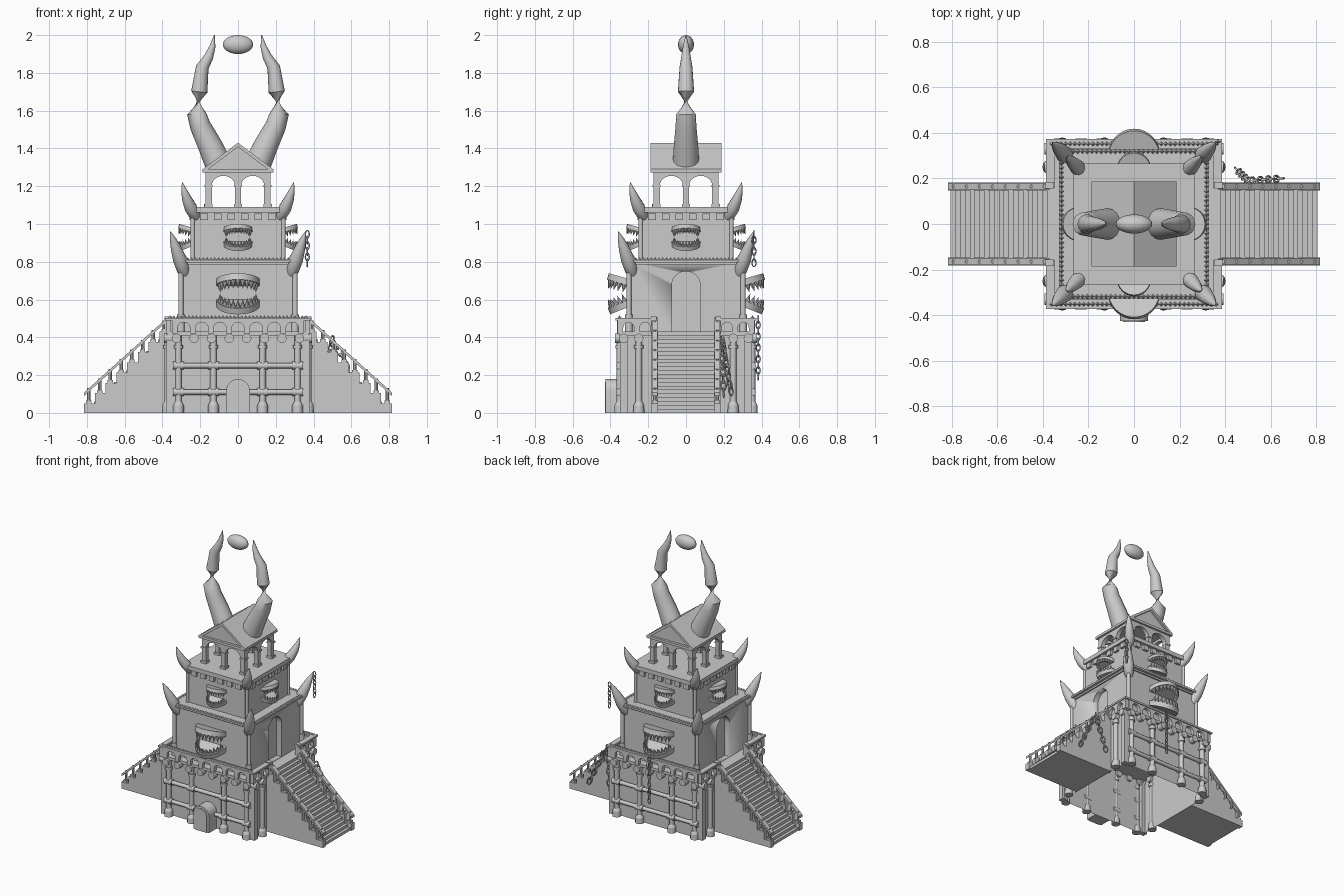
import bpy, bmesh
from math import pi, sin, cos, radians, ceil
from mathutils import Matrix, Vector

if "Cube" in bpy.data.objects:
    bpy.data.objects.remove(bpy.data.objects["Cube"])

T = lambda x, y, z: Matrix.Translation((x, y, z))
RZ = lambda a: Matrix.Rotation(a, 4, 'Z')
RX = lambda a: Matrix.Rotation(a, 4, 'X')
UP = RX(pi / 2)              # stands an xy profile up in xz, extruding to -y
SIDES = [RZ(k * pi / 2) for k in range(4)]
I4 = Matrix.Identity(4)


def finish(name, bm, angle=35):
    bmesh.ops.recalc_face_normals(bm, faces=bm.faces)
    me = bpy.data.meshes.new(name)
    bm.to_mesh(me)
    bm.free()
    me.shade_smooth()
    me.set_sharp_from_angle(angle=radians(angle))
    ob = bpy.data.objects.new(name, me)
    bpy.context.collection.objects.link(ob)
    return ob


def box(bm, lo, hi, m=I4):
    lo, hi = Vector(lo), Vector(hi)
    s = Matrix.Diagonal((*(hi - lo), 1))
    return bmesh.ops.create_cube(bm, size=1, matrix=m @ T(*((lo + hi) / 2)) @ s)['verts']


def cyl(bm, a, b, r, r2=None, n=12, m=I4):
    a, b = Vector(a), Vector(b)
    q = (b - a).to_track_quat('Z', 'Y').to_matrix().to_4x4()
    bmesh.ops.create_cone(bm, cap_ends=True, segments=n, radius1=r, radius2=r if r2 is None else r2,
                          depth=(b - a).length, matrix=m @ T(*((a + b) / 2)) @ q)


def prism(bm, pts, d, m=I4):
    lo = [bm.verts.new(m @ Vector((x, y, 0))) for x, y in pts]
    hi = [bm.verts.new(m @ Vector((x, y, d))) for x, y in pts]
    bm.faces.new(lo)
    bm.faces.new(hi[::-1])
    for i in range(len(pts)):
        j = (i + 1) % len(pts)
        bm.faces.new((lo[i], lo[j], hi[j], hi[i]))


def loft(bm, pts, radii, n=14, closed=False, m=I4):
    pts, rings, c = [Vector(p) for p in pts], [], len(pts)
    for i, p in enumerate(pts):
        t = pts[(i + 1) % c] - pts[i - 1] if closed else pts[min(i + 1, c - 1)] - pts[max(i - 1, 0)]
        q = t.to_track_quat('Z', 'Y')
        rings.append([bm.verts.new(m @ (p + q @ Vector((radii[i] * cos(k * 2 * pi / n),
                      radii[i] * sin(k * 2 * pi / n), 0)))) for k in range(n)])
    for i in range(c if closed else c - 1):
        a, b = rings[i], rings[(i + 1) % c]
        for k in range(n):
            bm.faces.new((a[k], a[(k + 1) % n], b[(k + 1) % n], b[k]))
    if not closed:
        bm.faces.new(rings[0])
        bm.faces.new(rings[-1][::-1])


def arcade(n, w, post, z0, spring, rise, top):
    pitch, pts = (w - post) / n, [(-w / 2, z0)]
    r = (pitch - post) / 2
    for i in range(n):
        c = -w / 2 + post / 2 + pitch * (i + .5)
        pts += [(c - r, z0)] + [(c - r * cos(k * pi / 10), spring + rise * sin(k * pi / 10))
                                for k in range(11)] + [(c + r, z0)]
    return pts + [(w / 2, z0), (w / 2, top), (-w / 2, top)]


def arch(w, z0, top):
    r = w / 2
    return [(-r, z0), (r, z0)] + [(r * cos(k * pi / 14), top - r + r * sin(k * pi / 14)) for k in range(15)]


def spikes(bm, half_x, half_y, z, h, step, sides):
    for k in sides:
        w, d = (half_x, half_y) if k % 2 == 0 else (half_y, half_x)
        n = ceil(2 * w / step)
        for i in range(n):
            cyl(bm, (-w + (i + .5) * 2 * w / n, -d, z), (-w + (i + .5) * 2 * w / n, -d, z + h),
                step * .5, 0, 4, SIDES[k])


# base: hollow, open underneath
bm = bmesh.new()
v = box(bm, (-.36, -.335, 0), (.36, .335, .41))
bmesh.ops.delete(bm, geom=[f for f in bm.faces if all(p.co.z < .01 for p in f.verts)], context='FACES')
finish('base_walls', bm)
bm = bmesh.new()
box(bm, (-.375, -.355, .41), (.375, .355, .43))
for x in (-1, 1):
    for y in (-1, 1):
        box(bm, (min(x * .33, x * .378), min(y * .31, y * .35), 0), (max(x * .33, x * .378), max(y * .31, y * .35), .41))
finish('platform_and_corner_piers', bm)

# timber frame, columns and beam ends
bm = bmesh.new()


def column(p, m):
    x, y = p
    for z0, z1, r0, r1 in ((0, .04, .03, .028), (.04, .06, .028, .018), (.06, .41, .017, .017), (.34, .36, .024, .024)):
        cyl(bm, (x, y, z0), (x, y, z1), r0, r1, 12, m)


for m in (SIDES[0], SIDES[2]):
    for x in (-.315, -.13, .13, .315):
        column((x, -.35), m)
        for z in (.11, .25):
            cyl(bm, (x - .03, -.35, z), (x + .03, -.35, z), .021, m=m)
    for z in (.11, .25):
        cyl(bm, (-.345, -.35, z), (.345, -.35, z), .014, m=m)
    for i in range(8):
        x = -.326 + i * .0931
        cyl(bm, (x, -.32, .395), (x, -.375, .395), .025, m=m)
for m in (SIDES[1], SIDES[3]):
    for y in (-.25, .25):
        column((y, -.372), m)
    for y in (-.33, -.25, .25, .33):
        cyl(bm, (y, -.34, .395), (y, -.392, .395), .025, m=m)
finish('base_columns_and_beams', bm)

# arcaded parapet, open where the stairs arrive
bm = bmesh.new()
for m in (SIDES[0], SIDES[2]):
    prism(bm, arcade(7, .70, .03, .42, .45, .03, .495), .025, m @ T(0, -.34, 0) @ UP)
    box(bm, (-.38, -.372, .49), (.38, -.332, .503), m)
for m in (SIDES[1], SIDES[3]):
    for s in (-1, 1):
        prism(bm, arcade(2, .205, .03, .42, .45, .03, .495), .025, m @ T(s * .26, -.355, 0) @ UP)
        box(bm, (s * .265 - .107, -.387, .49), (s * .265 + .107, -.347, .503), m)
        box(bm, (s * .17 - .014, -.39, .42), (s * .17 + .014, -.35, .51), m)
spikes(bm, .37, .352, .503, .014, .02, (0, 2))
finish('parapet', bm)

# front door
bm = bmesh.new()
prism(bm, arch(.125, 0, .18), .09, T(0, -.335, 0) @ UP)
prism(bm, arch(.095, 0, .163), .095, T(0, -.335, 0) @ UP)
finish('front_door', bm)

# stairs on both sides
steps = lambda n, a, b, hi, lo: [(b, 0), (a, 0)] + [
    (a + (i + e) * (b - a) / n, hi - i * (hi - lo) / (n - 1)) for i in range(n) for e in (0, 1)]
bm = bmesh.new()
for m in (SIDES[0], SIDES[2]):
    prism(bm, steps(21, .36, .805, .43, .02), .30, m @ T(0, .15, 0) @ UP)
    for y in (-.165, .165):
        prism(bm, steps(8, .36, .815, .43, .05), .035, m @ T(0, y + .0175, 0) @ UP)
        prism(bm, [(.37, .49), (.37, .508), (.815, .108), (.815, .09)], .03, m @ T(0, y + .015, 0) @ UP)
        for i in range(8):
            x = .36 + (i + .55) * .455 / 8
            z = .43 - i * .38 / 7
            cyl(bm, (x, y, z), (x, y, .508 - (x - .37) * .9), .009, n=8, m=m)
            box(bm, (x - .014, y - .014, z), (x + .014, y + .014, z + .015), m)
finish('stairs', bm)

# middle storey with recessed side doorways
bm = bmesh.new()
box(bm, (-.3, -.3, .42), (.3, .3, .8))
mid = finish('middle_storey', bm)
bm = bmesh.new()
for m in (SIDES[1], SIDES[3]):
    prism(bm, arch(.15, .432, .75), .1, m @ T(0, -.26, 0) @ UP)
cut = finish('doorway_cutter', bm)
cut.hide_render = True
mod = mid.modifiers.new('doorways', 'BOOLEAN')
mod.object, mod.solver = cut, 'EXACT'
bpy.context.view_layer.objects.active = mid
bpy.ops.object.modifier_apply(modifier='doorways')
bpy.data.objects.remove(cut)

# cornices, corner shafts, upper storey
bm = bmesh.new()
box(bm, (-.31, -.31, .785), (.31, .31, .797))
box(bm, (-.328, -.328, .797), (.328, .328, .81))
spikes(bm, .318, .318, .81, .014, .021, range(4))
for m in SIDES:
    cyl(bm, (.302, .302, .42), (.302, .302, .79), .013, m=m)
    cyl(bm, (.302, .302, .42), (.302, .302, .52), .02, m=m)
finish('middle_cornice', bm)
bm = bmesh.new()
box(bm, (-.24, -.24, .8), (.24, .24, 1.06))
box(bm, (-.265, -.265, 1.06), (.265, .265, 1.09))
for m in SIDES:
    cyl(bm, (.24, .24, .8), (.24, .24, 1.06), .011, m=m)
    for i in range(6):
        x = -.18 + i * .072
        box(bm, (x - .02, -.258, 1.02), (x + .02, -.235, 1.055), m)
finish('upper_storey', bm)

# open pavilion and gabled roof
bm = bmesh.new()
for m in SIDES:
    prism(bm, arcade(2, .345, .034, 1.09, 1.205, .05, 1.275), .03, m @ T(0, -.142, 0) @ UP)
    for x in (-.156, 0):
        box(bm, (x - .022, -.179, 1.09), (x + .022, -.136, 1.107), m)
        box(bm, (x - .021, -.178, 1.195), (x + .021, -.137, 1.207), m)
finish('pavilion', bm)
bm = bmesh.new()
box(bm, (-.187, -.187, 1.272), (.187, .187, 1.29))
prism(bm, [(-.175, 1.285), (.175, 1.285), (0, 1.415)], .34, T(0, .17, 0) @ UP)
prism(bm, [(-.187, 1.275), (-.165, 1.285), (0, 1.408), (.165, 1.285), (.187, 1.275), (.187, 1.29), (0, 1.43),
           (-.187, 1.29)], .375, T(0, .1875, 0) @ UP)
finish('gable_roof', bm)

# great horns and the eye between them
bm = bmesh.new()
for s in (1, -1):
    loft(bm, [(s * x, 0, z) for x, z in ((.11, 1.33), (.15, 1.42), (.2, 1.52), (.217, 1.58), (.205, 1.7), (.189, 1.83),
                                         (.155, 1.885), (.135, 1.94), (.125, 2.0))],
         (.07, .064, .055, .052, .043, .034, .025, .016, .002), 16)
finish('great_horns', bm, 50)
bm = bmesh.new()
bmesh.ops.create_uvsphere(bm, u_segments=24, v_segments=14, radius=1,
                          matrix=T(0, 0, 1.95) @ Matrix.Diagonal((.08, .042, .05, 1)))
finish('floating_eye', bm, 60)

# corner horns
bm = bmesh.new()
for sx in (1, -1):
    for sy in (1, -1):
        for k, path in ((1, ((.27, .71), (.29, .755), (.307, .81), (.328, .87), (.345, .92), (.358, .96))),
                        (.9, ((.205, 1.01), (.228, 1.045), (.25, 1.085), (.272, 1.135), (.286, 1.18), (.295, 1.22)))):
            loft(bm, [(sx * a, sy * a, z) for a, z in path], [k * r for r in (.012, .033, .038, .029, .017, .002)], 12)
finish('corner_horns', bm, 50)

# toothed mouths
bm = bmesh.new()


def mouth(m):
    half = [(.115 * cos(k * pi / 16), -.125 * sin(k * pi / 16)) for k in range(17)]
    for tilt, z, d in ((-16, .032, -1), (22, -.04, 1)):
        lip = m @ T(0, 0, z) @ RX(radians(tilt))
        prism(bm, half, -d * .034, lip)
        for k in range(1, 12):
            a = k * pi / 12
            p = Vector((.098 * cos(a), -.107 * sin(a), 0))
            cyl(bm, p, p + Vector((0, 0, d * .045)), .014, 0, 8, lip)


for k in (0, 2):
    mouth(SIDES[k] @ T(0, -.298, .64))
for m in SIDES:
    mouth(m @ T(0, -.238, .935) @ Matrix.Scale(.66, 4))
finish('mouths', bm)

# chains
bm = bmesh.new()


def chain(a, b, size):
    a, b = Vector(a), Vector(b)
    n = max(2, round((b - a).length / (size * 1.45)))
    q = (b - a).to_track_quat('Z', 'Y').to_matrix().to_4x4()
    for i in range(n):
        link = [(size * .5 * cos(k * pi / 6), 0, size * sin(k * pi / 6)) for k in range(12)]
        loft(bm, link, [size * .17] * 12, 6, True, T(*a.lerp(b, (i + .5) / n)) @ q @ RZ(i * pi / 2))


chain((.367, .36, .96), (.367, .36, .78), .021)
chain((.03, .382, .51), (.03, .382, .18), .021)
chain((.50, .19, .40), (.45, .24, .10), .028)
chain((.51, .19, .38), (.65, .20, .09), .028)
finish('chains', bm, 60)
